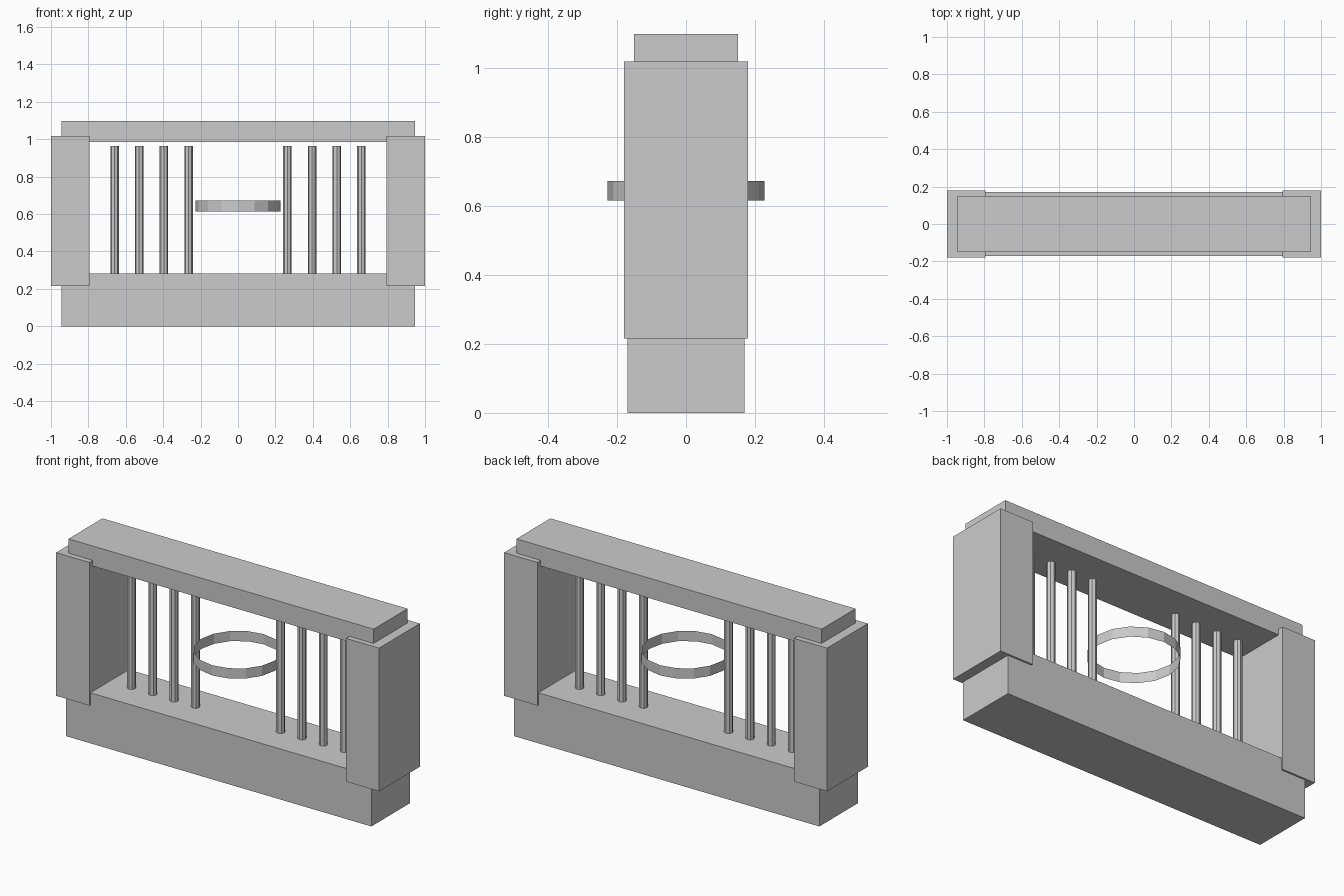
import bpy

if "Cube" in bpy.data.objects:
    bpy.data.objects.remove(bpy.data.objects["Cube"])

# Single neutral material
grey = bpy.data.materials.new("plain grey")
grey.diffuse_color = (0.6, 0.6, 0.6, 1)
grey.use_nodes = True
grey.node_tree.nodes["Principled BSDF"].inputs["Base Color"].default_value = grey.diffuse_color


def finish(name):
    ob = bpy.context.object
    ob.name = name
    ob.data.materials.append(grey)
    return ob


def box(name, x0, x1, half_depth, z0, z1):
    bpy.ops.mesh.primitive_cube_add(size=1, location=((x0 + x1) / 2, 0, (z0 + z1) / 2))
    bpy.context.object.scale = (x1 - x0, 2 * half_depth, z1 - z0)
    bpy.ops.object.transform_apply(location=False, rotation=False, scale=True)
    return finish(name)


def cylinder(name, x, radius, z0, z1, sides, cap='NGON'):
    bpy.ops.mesh.primitive_cylinder_add(vertices=sides, radius=radius, depth=z1 - z0,
                                        end_fill_type=cap, location=(x, 0, (z0 + z1) / 2))
    return finish(name)


# Frame: base, top beam and side posts
box("base", -0.945, 0.945, 0.17, 0, 0.283)
box("top_beam", -0.945, 0.945, 0.15, 0.985, 1.097)
box("left_post", -1, -0.795, 0.18, 0.215, 1.017)
box("right_post", 0.795, 1, 0.18, 0.215, 1.017)

# Four upright bars on each side
for side, sign in (("left", -1), ("right", 1)):
    for i in range(4):
        cylinder(f"{side}_bar_{i + 1}", sign * (0.264 + 0.132 * i), 0.0228, 0.28, 0.963, 8)

# Open horizontal ring in the middle
cylinder("ring", 0, 0.228, 0.615, 0.672, 16, cap='NOTHING')
